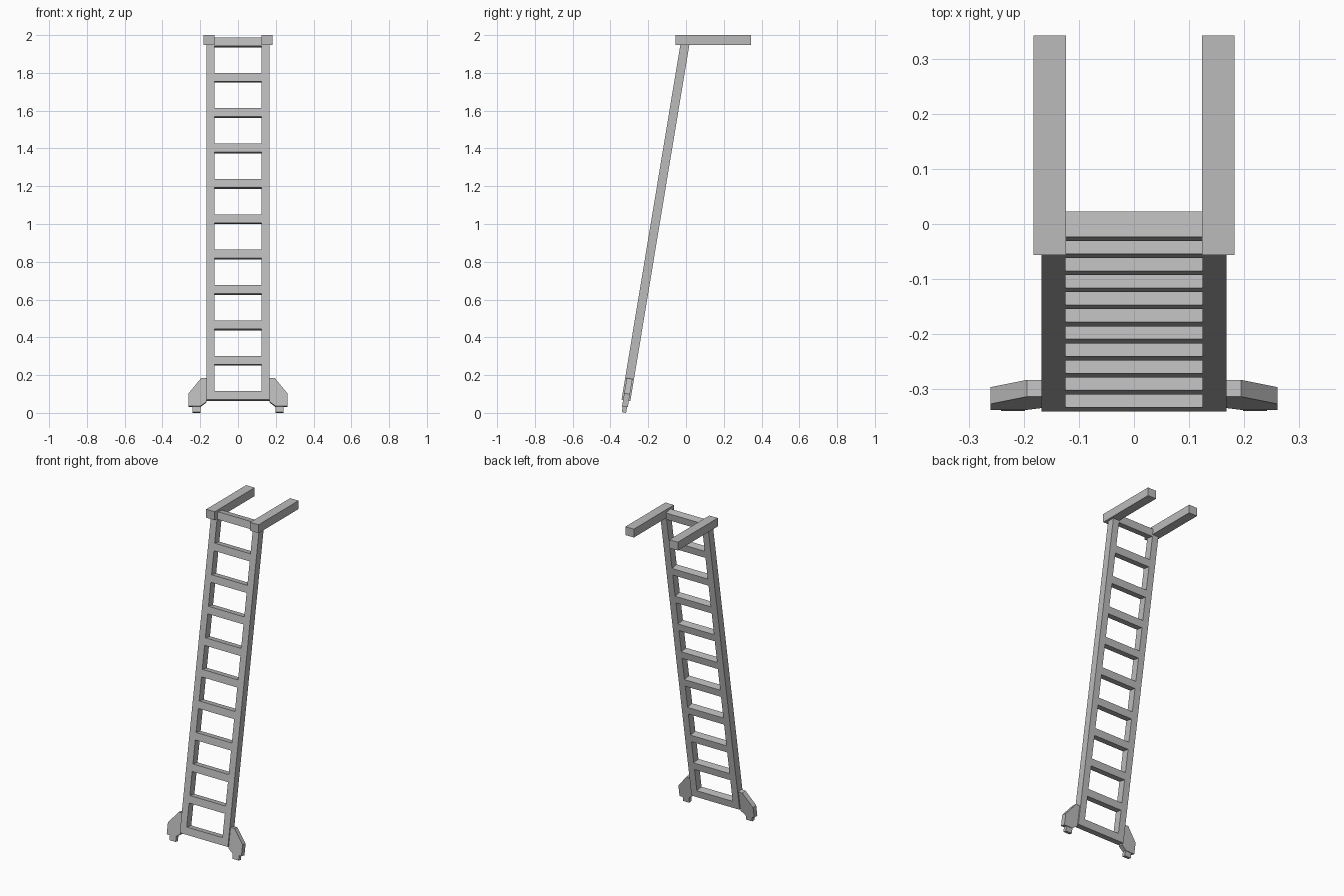
import bpy, bmesh
from math import radians, cos
from mathutils import Matrix

cube = bpy.data.objects.get("Cube")
if cube:
    bpy.data.objects.remove(cube, do_unlink=True)

metal = bpy.data.materials.new("grey metal")
metal.use_nodes = True
GREY = (0.5, 0.5, 0.5, 1)
metal.diffuse_color = GREY
metal.node_tree.nodes["Principled BSDF"].inputs["Base Color"].default_value = GREY

# Leaning frame: x across, y through the depth, z along the rails
LEAN = radians(9.4)
FRAME = Matrix.Translation((0, -0.341, 0.07)) @ Matrix.Rotation(-LEAN, 4, "X")
DEPTH = 0.047
RUNG_H = 0.0455
RUNGS = 11
STEP = 0.1873 / cos(LEAN)
LENGTH = STEP * (RUNGS - 1) + RUNG_H
INNER, OUTER = 0.125, 0.168


def prism(name, outline, y0, y1, matrix=Matrix()):
    """Extrude an x-z outline from y0 to y1."""
    bm = bmesh.new()
    face = bm.faces.new([bm.verts.new((x, y0, z)) for x, z in outline])
    grown = bmesh.ops.extrude_face_region(bm, geom=[face])
    verts = [g for g in grown["geom"] if isinstance(g, bmesh.types.BMVert)]
    bmesh.ops.translate(bm, verts=verts, vec=(0, y1 - y0, 0))
    bmesh.ops.recalc_face_normals(bm, faces=bm.faces)
    mesh = bpy.data.meshes.new(name)
    bm.to_mesh(mesh)
    bm.free()
    mesh.materials.append(metal)
    obj = bpy.data.objects.new(name, mesh)
    obj.matrix_world = matrix
    bpy.context.collection.objects.link(obj)
    return obj


def box(name, x0, x1, y0, y1, z0, z1, matrix=Matrix()):
    return prism(name, [(x0, z0), (x1, z0), (x1, z1), (x0, z1)], y0, y1, matrix)


# Rungs
for i in range(RUNGS):
    box(f"rung_{i + 1}", -INNER, INNER, 0, DEPTH, i * STEP, i * STEP + RUNG_H, FRAME)

# Side rails, top arms and feet
FOOT = [(OUTER, 0.117), (0.195, 0.117), (0.261, 0.036),
        (0.261, -0.034), (0.2, -0.034), (OUTER, -0.01)]
for side, s in (("left", 1), ("right", -1)):
    box(f"{side}_rail", s * INNER, s * OUTER, 0, DEPTH, 0, LENGTH, FRAME)
    box(f"{side}_top_arm", s * 0.124, s * 0.183, -0.056, 0.343, 1.947, 2.0)
    prism(f"{side}_foot_bracket", [(s * x, z) for x, z in FOOT], 0.008, 0.039, FRAME)
    box(f"{side}_foot_pad", s * 0.198, s * 0.242, 0.012, 0.035, -0.065, -0.034, FRAME)
